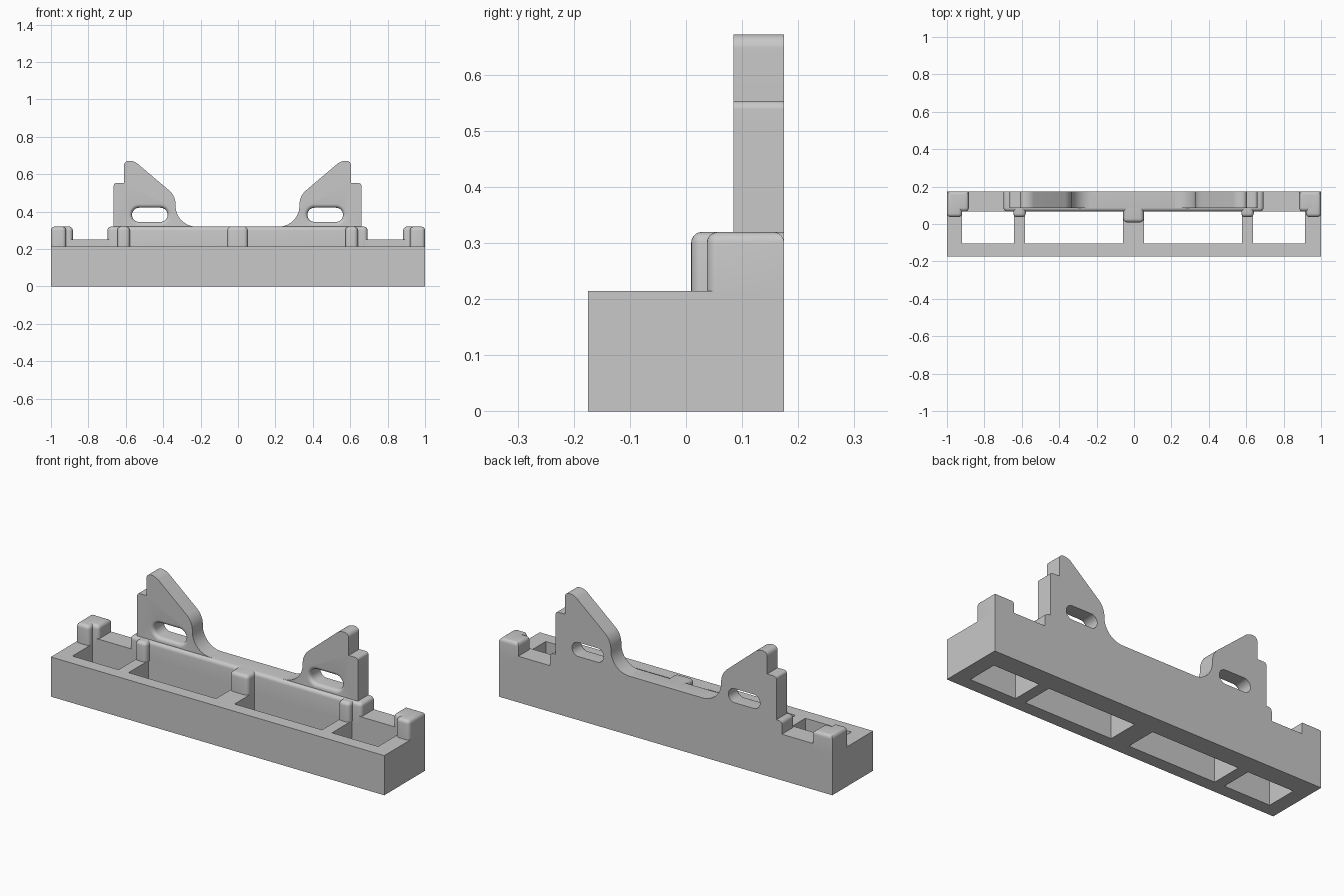
import bpy, bmesh, math
from mathutils import Vector

cube = bpy.data.objects.get("Cube")
if cube:
    bpy.data.objects.remove(cube, do_unlink=True)

COLOUR = (0.58, 0.58, 0.58, 1)
grey = bpy.data.materials.new("plain grey")
grey.use_nodes = True
grey.diffuse_color = COLOUR
grey.node_tree.nodes["Principled BSDF"].inputs["Base Color"].default_value = COLOUR

BACK, DECK, TOP, WALL = 0.175, 0.215, 0.32, 0.067
ROUND = 0.02
OFFSET = -0.0025   # symmetry plane of the upper details


def finish(bm, name):
    bmesh.ops.recalc_face_normals(bm, faces=bm.faces)
    mesh = bpy.data.meshes.new(name)
    bm.to_mesh(mesh)
    bm.free()
    mesh.materials.append(grey)
    obj = bpy.data.objects.new(name, mesh)
    bpy.context.collection.objects.link(obj)
    return obj


def activate(obj):
    bpy.ops.object.select_all(action='DESELECT')
    obj.select_set(True)
    bpy.context.view_layer.objects.active = obj


def smooth(obj):
    activate(obj)
    bpy.ops.object.shade_smooth_by_angle(angle=math.radians(35))


def cut(obj, cutter):
    mod = obj.modifiers.new("cut", 'BOOLEAN')
    mod.operation, mod.solver, mod.object = 'DIFFERENCE', 'EXACT', cutter
    activate(obj)
    bpy.ops.object.modifier_apply(modifier=mod.name)
    bpy.data.objects.remove(cutter, do_unlink=True)


def add_box(bm, x, y, z):
    verts = bmesh.ops.create_cube(bm, size=1)["verts"]
    for v in verts:
        v.co = [lo + (c + 0.5) * (hi - lo) for c, (lo, hi) in zip(v.co, (x, y, z))]


def block(name, x, y, z, radius=0, round_back=False):
    """Box whose top edges and front upright edges are rounded."""
    bm = bmesh.new()
    x = sorted(x)
    add_box(bm, x, y, z)
    if radius:
        edges = []
        for e in bm.edges:
            a, b = (v.co for v in e.verts)
            mid = (a + b) / 2
            top = mid.z > z[1] - 1e-4
            back = mid.y > y[1] - 1e-4
            upright = abs(a.z - b.z) > 1e-4 and mid.y < y[0] + 1e-4
            if upright or (top and (round_back or not back)):
                edges.append(e)
        bmesh.ops.bevel(bm, geom=edges, offset=radius, segments=5, profile=0.5, affect='EDGES')
    obj = finish(bm, name)
    smooth(obj)
    return obj


def rounded(corners, steps=10):
    """Polygon from (x, z, radius) corners, each replaced with an arc."""
    out = []
    for i, (px, pz, r) in enumerate(corners):
        p = Vector((px, pz))
        if not r:
            out.append(p)
            continue
        a = (Vector(corners[i - 1][:2]) - p).normalized()
        b = (Vector(corners[(i + 1) % len(corners)][:2]) - p).normalized()
        half = a.angle(b) / 2
        start, end = p + a * r / math.tan(half), p + b * r / math.tan(half)
        centre = p + (a + b).normalized() * r / math.sin(half)
        for k in range(steps + 1):
            spoke = (start - centre).lerp(end - centre, k / steps)
            out.append(centre + spoke.normalized() * r)
    return out


def loft(loops, name):
    """Skin matching loops of points and cap both ends."""
    bm = bmesh.new()
    rings = [[bm.verts.new(p) for p in loop] for loop in loops]
    n = len(rings[0])
    for a, b in zip(rings, rings[1:]):
        for i in range(n):
            bm.faces.new((a[i], a[(i + 1) % n], b[(i + 1) % n], b[i]))
    bm.faces.new(rings[0])
    bm.faces.new(rings[-1])
    return finish(bm, name)


def capsule(cx, cz, half, r, y, n=16):
    pts = []
    for side in (1, -1):
        for k in range(n + 1):
            t = math.pi * (k / n - 0.5)
            pts.append((cx + side * (half + r * math.cos(t)), y, cz + side * r * math.sin(t)))
    return pts


# Base frame with four open pockets
base = block("base_frame", (-1, 1), (-BACK, BACK), (0, DECK))
bm = bmesh.new()
for s in (-1, 1):
    for a, b in ((0.055, 0.58), (0.64, 0.917)):
        x = sorted((s * a + OFFSET, s * b + OFFSET))
        add_box(bm, x, (-0.105, WALL), (-0.1, 0.4))
cut(base, finish(bm, "pocket_cutter"))
smooth(base)

# Back wall and centre rib
block("back_wall", (-0.695 + OFFSET, 0.695 + OFFSET), (WALL, BACK), (DECK, TOP), ROUND)
block("centre_rib", (-0.055 + OFFSET, 0.055 + OFFSET), (0.009, 0.12), (DECK, TOP), ROUND)

# Raised ear outline, corners as x, z, radius
EAR = [(0.662, 0.31, 0), (0.662, 0.553, 0.015), (0.607, 0.553, 0), (0.607, 0.672, 0.025),
       (0.553, 0.672, 0.07), (0.331, 0.484, 0.1), (0.331, TOP, 0.11), (0.2, TOP, 0), (0.2, 0.31, 0)]
FRONT = 0.085
SLOT_Z, SLOT_HALF, SLOT_R, RIM = 0.383, 0.057, 0.038, 0.02

for s, side in ((-1, "right"), (1, "left")):
    # Small rib, notch floor and corner post
    block(f"{side}_rib", (s * 0.576 + OFFSET, s * 0.643 + OFFSET), (0.037, 0.12), (DECK, TOP), ROUND)
    block(f"{side}_notch_floor", (s * 0.68, s * 0.9), (WALL, BACK), (DECK, 0.25))
    block(f"{side}_post_inner", (s * 0.883, s * 0.97), (WALL, BACK), (DECK, TOP), ROUND, True)
    block(f"{side}_post_outer", (s * 0.919, s), (0.037, BACK), (DECK, TOP), ROUND, True)

    # Ear with a slot whose front rim is rounded
    outline = rounded(EAR)
    ear = loft([[(s * p.x + OFFSET, y, p.y) for p in outline] for y in (FRONT, BACK)], f"{side}_ear")
    cx = s * 0.469 + OFFSET
    loops = [capsule(cx, SLOT_Z, SLOT_HALF, SLOT_R + RIM, FRONT - RIM)]
    for k in range(7):
        t = k / 6 * math.pi / 2
        loops.append(capsule(cx, SLOT_Z, SLOT_HALF, SLOT_R + RIM * (1 - math.sin(t)),
                             FRONT + RIM * (1 - math.cos(t))))
    loops.append(capsule(cx, SLOT_Z, SLOT_HALF, SLOT_R, BACK + 0.05))
    cut(ear, loft(loops, "slot_cutter"))
    smooth(ear)
